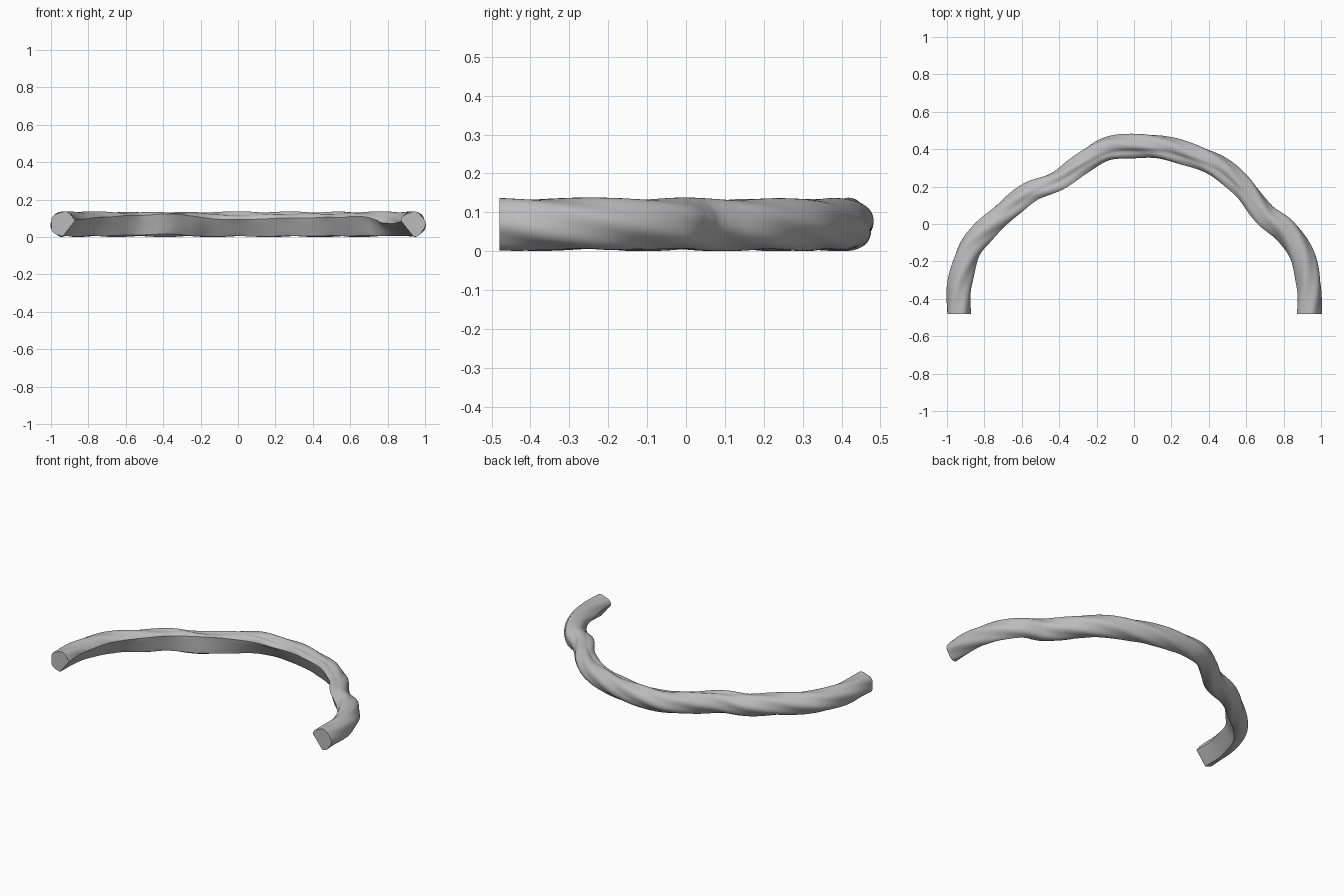
import bpy, bmesh
from math import cos, sin, pi, radians, exp
from mathutils import Vector

if "Cube" in bpy.data.objects:
    bpy.data.objects.remove(bpy.data.objects["Cube"], do_unlink=True)

# Centre path x, y and the direction of the flattened side in degrees (0 = inward, 90 = up)
PATH = [(-.935, -.48, -38), (-.93, -.32, -35), (-.885, -.16, -30), (-.815, -.06, -24),
        (-.7, .045, -15), (-.56, .155, -8), (-.4, .22, 0), (-.28, .31, -12), (-.15, .395, -28),
        (0, .415, -32), (.15, .405, -28), (.3, .365, -24), (.45, .3, -22), (.57, .2, -20),
        (.655, .09, -16), (.705, .035, -18), (.755, .003, -30), (.81, -.035, -46),
        (.875, -.125, -50), (.915, -.22, -48), (.935, -.34, -42), (.935, -.48, -38)]
RADIUS, HEIGHT, HALF_FLAT = 0.066, 0.069, radians(54)
GROOVE = radians(96)
STEPS, ARC, FLAT = 10, 40, 8


def spline(points, steps):
    """Smooth curve through the points."""
    pts = [Vector(p) for p in points]
    pts = [2 * pts[0] - pts[1]] + pts + [2 * pts[-1] - pts[-2]]
    out = []
    for a, b, c, d in zip(pts, pts[1:], pts[2:], pts[3:]):
        for i in range(steps):
            t = i / steps
            out.append(b + (c - a) * t / 2 + (a - b * 2.5 + c * 2 - d / 2) * t * t
                       + ((b - c) * 1.5 + (d - a) / 2) * t ** 3)
    return out + [pts[-2]]


def section(roll, distance, depth):
    """Round section with one flat side, shallow spiral ridges and a groove above the flat."""
    for i in range(ARC + FLAT):
        if i < ARC:
            a = HALF_FLAT + (2 * pi - 2 * HALF_FLAT) * i / ARC
        else:
            a = -HALF_FLAT + 2 * HALF_FLAT * (i - ARC) / FLAT
        r = RADIUS + 0.003 * cos(5 * (a + roll) + 21 * distance)
        r -= depth * exp(-((a - GROOVE) / 0.25) ** 2)
        if i >= ARC:
            r = min(r, RADIUS * cos(HALF_FLAT) / cos(a))
        yield r * cos(a + roll), r * sin(a + roll)


# Sweep the section along the arch, fading the groove out towards the ends
bm = bmesh.new()
path = spline(PATH, STEPS)
rings, distance = [], 0
for i, p in enumerate(path):
    before, after = path[max(i - 1, 0)], path[min(i + 1, len(path) - 1)]
    along = Vector((after.x - before.x, after.y - before.y, 0)).normalized()
    if i in (0, len(path) - 1):
        along = Vector((0, 1 if i == 0 else -1, 0))
    inward = Vector((along.y, -along.x, 0))
    distance += (p.xy - before.xy).length
    depth = 0.008 * min(max(4 * p.y, 0), 1)
    centre = Vector((p.x, p.y, HEIGHT))
    rings.append([bm.verts.new(centre + inward * u + Vector((0, 0, v)))
                  for u, v in section(radians(p.z), distance, depth)])
for r, s in zip(rings, rings[1:]):
    for j in range(len(r)):
        k = (j + 1) % len(r)
        bm.faces.new((r[j], r[k], s[k], s[j]))
bm.faces.new(rings[0])
bm.faces.new(rings[-1])
bmesh.ops.recalc_face_normals(bm, faces=bm.faces)

mesh = bpy.data.meshes.new("twisted_arch")
bm.to_mesh(mesh)
bm.free()
arch = bpy.data.objects.new("twisted_arch", mesh)
bpy.context.collection.objects.link(arch)

# Plain grey
grey = bpy.data.materials.new("plain grey")
grey.use_nodes = True
grey.diffuse_color = (0.5, 0.5, 0.5, 1)
grey.node_tree.nodes["Principled BSDF"].inputs["Base Color"].default_value = (0.5, 0.5, 0.5, 1)
mesh.materials.append(grey)

bpy.context.view_layer.objects.active = arch
arch.select_set(True)
bpy.ops.object.shade_smooth_by_angle(angle=radians(35))
